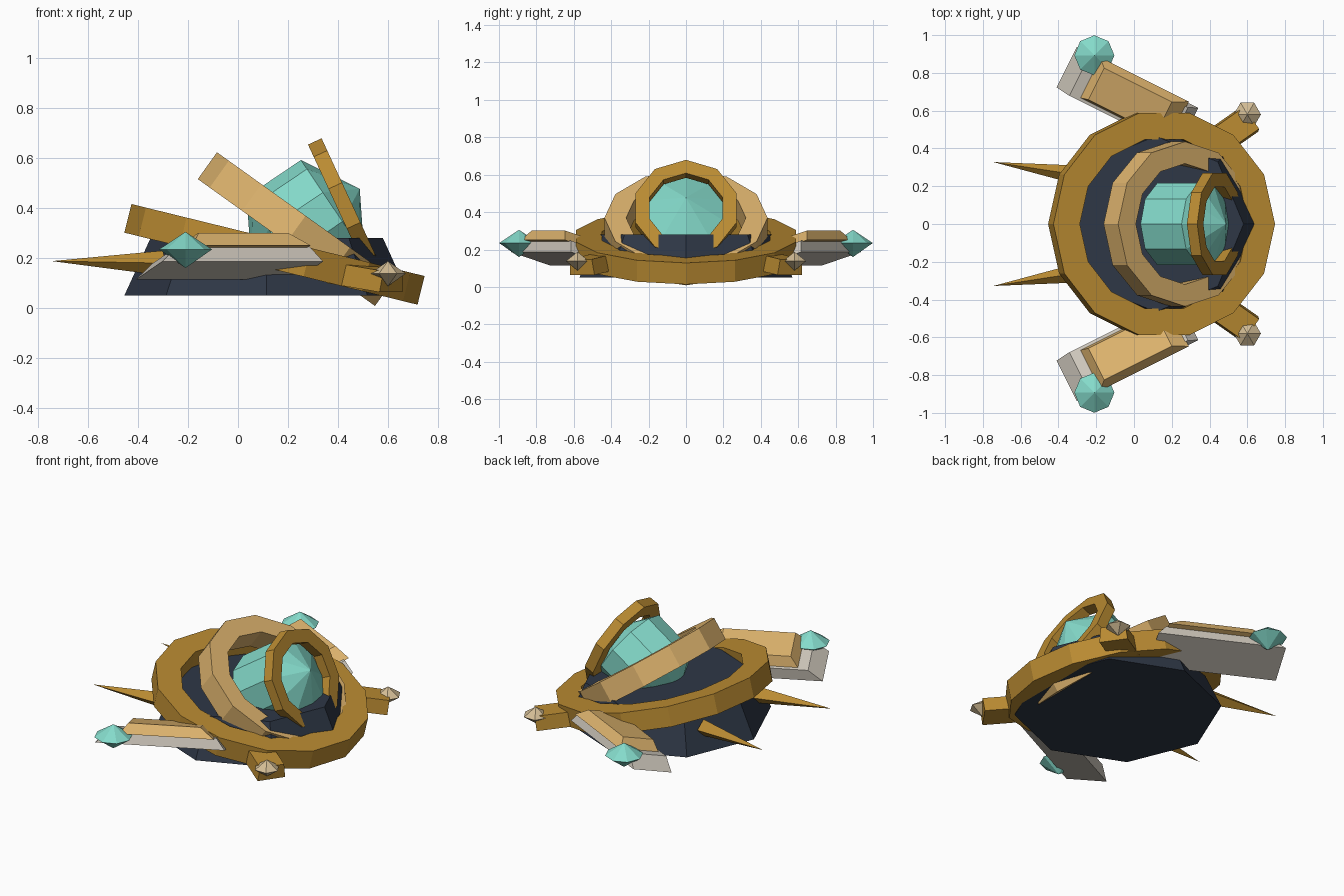
import bpy, bmesh, math
from mathutils import Matrix, Vector

if "Cube" in bpy.data.objects:
    bpy.data.objects.remove(bpy.data.objects["Cube"])


def material(name, rgb):
    lin = [((c / 255 + 0.055) / 1.055) ** 2.4 for c in rgb]
    m = bpy.data.materials.new(name)
    m.diffuse_color = (*lin, 1)
    m.use_nodes = True
    m.node_tree.nodes["Principled BSDF"].inputs["Base Color"].default_value = m.diffuse_color
    return m


GOLD = material("gold", (186, 139, 50))
TAN = material("pale gold", (222, 180, 110))
TEAL = material("teal crystal", (132, 218, 202))
SILVER = material("silver", (208, 201, 189))
NAVY = material("dark navy", (46, 55, 70))
CREAM = material("cream", (212, 190, 150))
MIRROR = Matrix.Diagonal((1, -1, 1, 1))


def finish(name, bm, mat, matrix):
    bm.transform(matrix)
    bmesh.ops.recalc_face_normals(bm, faces=bm.faces)
    me = bpy.data.meshes.new(name)
    bm.to_mesh(me)
    bm.free()
    me.materials.append(mat)
    ob = bpy.data.objects.new(name, me)
    bpy.context.collection.objects.link(ob)


def place(x, y, z, tilt=0):
    """Position, with the local z axis leaned towards +x by tilt degrees."""
    return Matrix.Translation((x, y, z)) @ Matrix.Rotation(math.radians(tilt), 4, 'Y')


def lathe(name, mat, matrix, profile, n, closed=False):
    """Spin (radius, height) points in n flat steps; radius 0 makes a pole."""
    bm = bmesh.new()
    rows = []
    for r, z in profile:
        if r == 0:
            rows.append([bm.verts.new((0, 0, z))] * n)
        else:
            rows.append([bm.verts.new((r * math.cos(2 * math.pi * i / n),
                                       r * math.sin(2 * math.pi * i / n), z)) for i in range(n)])
    pairs = list(zip(rows, rows[1:])) + ([(rows[-1], rows[0])] if closed else [])
    for a, b in pairs:
        for i in range(n):
            j = (i + 1) % n
            bm.faces.new(list(dict.fromkeys((a[i], a[j], b[j], b[i]))))
    finish(name, bm, mat, matrix)


def ring(name, mat, matrix, outer, inner, thick, n):
    h = thick / 2
    lathe(name, mat, matrix, [(outer, -h), (outer, h), (inner, h), (inner, -h)], n, True)


def block(name, mat, matrix, low, high):
    """Tapered box; low and high are (x0, x1, y0, y1, z)."""
    bm = bmesh.new()
    vs = [[bm.verts.new(p) for p in ((x0, y0, z), (x1, y0, z), (x1, y1, z), (x0, y1, z))]
          for x0, x1, y0, y1, z in (low, high)]
    bm.faces.new(vs[0])
    bm.faces.new(vs[1])
    for i in range(4):
        j = (i + 1) % 4
        bm.faces.new((vs[0][i], vs[0][j], vs[1][j], vs[1][i]))
    finish(name, bm, mat, matrix)


# Octagonal hull
lathe("hull", NAVY, place(0.115, 0, 0),
      [(0, 0.05), (0.57, 0.05), (0.465, 0.28), (0, 0.28)], 8)

# Three tilted rings
ring("main_ring", GOLD, place(0.146, 0, 0.215, 13.8), 0.604, 0.46, 0.118, 14)
ring("collar_ring", TAN, place(0.232, 0, 0.316, 35.6), 0.436, 0.32, 0.132, 12)
ring("canopy_ring", GOLD, place(0.426, 0, 0.41, 65.2), 0.283, 0.205, 0.06, 10)

# Crystal dome, a coarse sphere leaning forward
R = 0.262
lathe("crystal_dome", TEAL, place(0.27, 0, 0.331, 56),
      [(0, -R), (R * 0.866, -R / 2), (R * 0.866, R / 2), (0, R)], 10)

# Frame of the side pods: yawed, with the outer edge rolled up
yaw = math.atan2(-0.447, 0.894)
pod = (Matrix.Rotation(yaw, 4, 'Z') @ Matrix.Translation((-0.33, 0.583, 0.15))
       @ Matrix.Rotation(math.radians(17), 4, 'X'))
# Frame of the front arms
arm = place(0.52, 0.49, 0.125) @ Matrix.Rotation(math.radians(35), 4, 'Z') @ Matrix.Rotation(math.radians(8), 4, 'Y')

for side, flip in (("left", Matrix.Identity(4)), ("right", MIRROR)):
    # Side pod with its cover and end crystal
    block(side + "_pod", SILVER, flip @ pod,
          (-0.36, 0.36, -0.125, 0.125, 0), (-0.28, 0.31, -0.115, 0.12, 0.065))
    block(side + "_pod_cover", TAN, flip @ pod,
          (-0.225, 0.30, -0.1, 0.15, 0.06), (-0.18, 0.22, -0.07, 0.125, 0.12))
    lathe(side + "_pod_crystal", TEAL, flip @ place(-0.21, 0.893, 0.235),
          [(0, -0.075), (0.106, 0), (0, 0.07)], 8)
    # Front arm with its small stud
    block(side + "_front_arm", GOLD, flip @ arm,
          (-0.14, 0.12, -0.08, 0.08, -0.045), (-0.14, 0.12, -0.07, 0.07, 0.04))
    lathe(side + "_arm_stud", CREAM, flip @ place(0.6, 0.58, 0.138),
          [(0, -0.05), (0.072, 0), (0, 0.05)], 6)
    # Rear spike
    base, tip = Vector((-0.3, 0.26, 0.18)), Vector((-0.745, 0.328, 0.188))
    aim = (tip - base).to_track_quat('Z', 'Y').to_matrix().to_4x4()
    lathe(side + "_rear_spike", GOLD, flip @ Matrix.Translation(base) @ aim,
          [(0, 0), (0.05, 0), (0, (tip - base).length)], 4)
